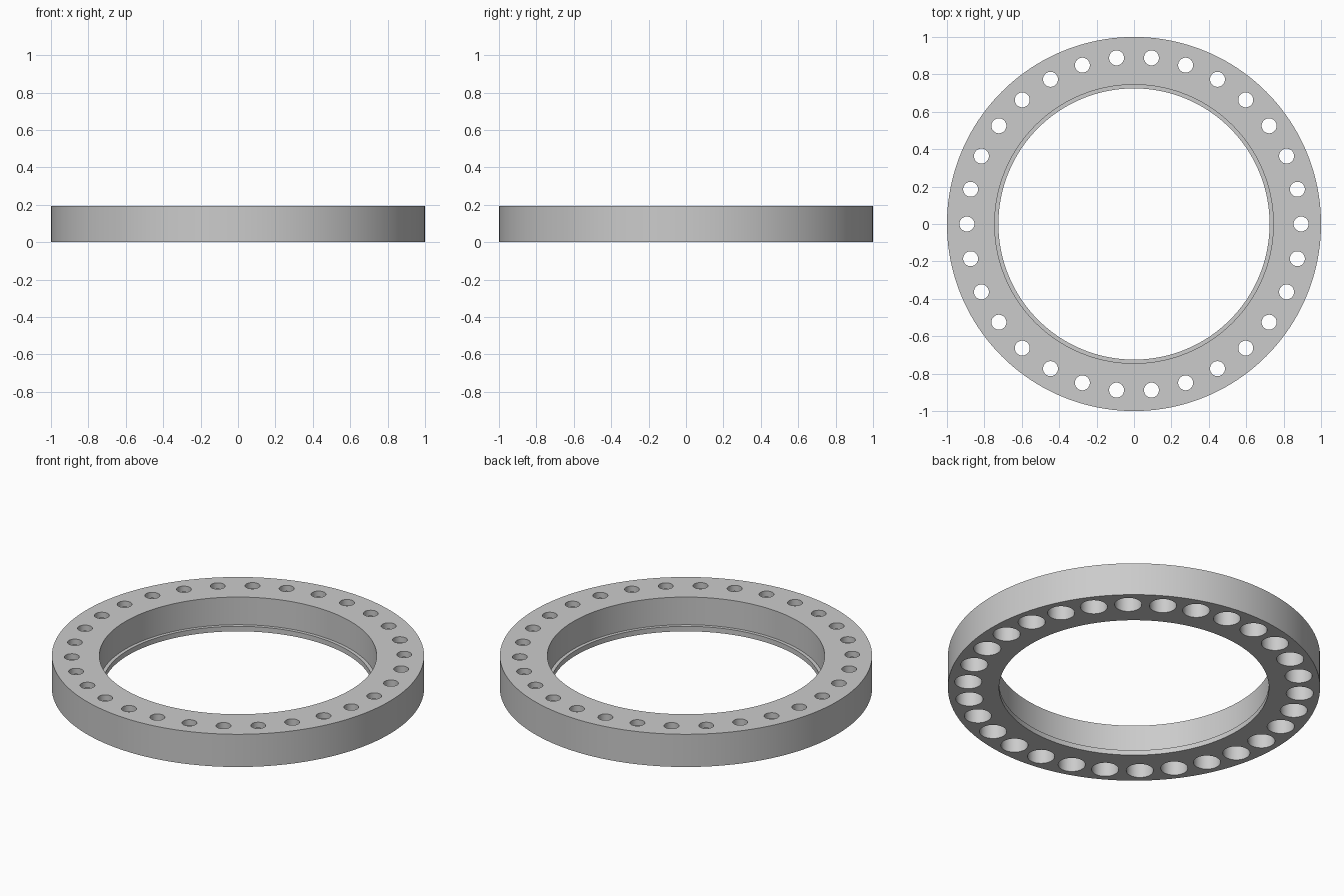
import bpy, bmesh, math
from mathutils import Matrix, Vector

cube = bpy.data.objects.get("Cube")
if cube:
    bpy.data.objects.remove(cube, do_unlink=True)

HEIGHT = 0.194
HOLES = 30
HOLE_CIRCLE = 0.893

grey = bpy.data.materials.new("light_grey_metal")
grey.use_nodes = True
colour = (0.6, 0.6, 0.6, 1)
grey.diffuse_color = colour
grey.node_tree.nodes["Principled BSDF"].inputs["Base Color"].default_value = colour


def lathe(bm, profile, segments, centre=(0, 0, 0), closed=False):
    """Revolve (radius, z) points about a vertical axis through centre."""
    rings = []
    for i in range(segments):
        turn = Matrix.Rotation(math.tau * i / segments, 3, "Z")
        rings.append([bm.verts.new(turn @ Vector((r, 0, z)) + Vector(centre))
                      for r, z in profile])
    count = len(profile)
    for i, ring in enumerate(rings):
        after = rings[(i + 1) % segments]
        for j in range(count if closed else count - 1):
            k = (j + 1) % count
            bm.faces.new((ring[j], after[j], after[k], ring[k]))
    if not closed:
        bm.faces.new([ring[0] for ring in rings])
        bm.faces.new([ring[-1] for ring in rings])


def make_object(name, bm):
    bmesh.ops.recalc_face_normals(bm, faces=bm.faces)
    mesh = bpy.data.meshes.new(name)
    bm.to_mesh(mesh)
    bm.free()
    mesh.materials.append(grey)
    obj = bpy.data.objects.new(name, mesh)
    bpy.context.collection.objects.link(obj)
    return obj


# Ring body with a thin lip at the bottom of the bore
bm = bmesh.new()
lathe(bm, [(1, 0), (1, HEIGHT), (0.745, HEIGHT), (0.745, 0.03),
           (0.725, 0.03), (0.725, 0)], 160, closed=True)
ring = make_object("flange_ring", bm)

# Stepped bolt holes: narrow at the top, wide from below
bm = bmesh.new()
for i in range(HOLES):
    angle = math.tau * i / HOLES
    centre = (HOLE_CIRCLE * math.cos(angle), HOLE_CIRCLE * math.sin(angle), 0)
    lathe(bm, [(0.073, -0.1), (0.073, HEIGHT - 0.035),
               (0.04, HEIGHT - 0.035), (0.04, HEIGHT + 0.1)], 40, centre)
cutter = make_object("bolt_hole_cutter", bm)
cutter.hide_render = True

cut = ring.modifiers.new("bolt_holes", "BOOLEAN")
cut.operation = "DIFFERENCE"
cut.solver = "EXACT"
cut.object = cutter

for obj in bpy.context.selected_objects:
    obj.select_set(False)
bpy.context.view_layer.objects.active = ring
ring.select_set(True)
bpy.ops.object.modifier_apply(modifier=cut.name)
bpy.data.objects.remove(cutter, do_unlink=True)
bpy.ops.object.shade_smooth_by_angle(angle=math.radians(30))
